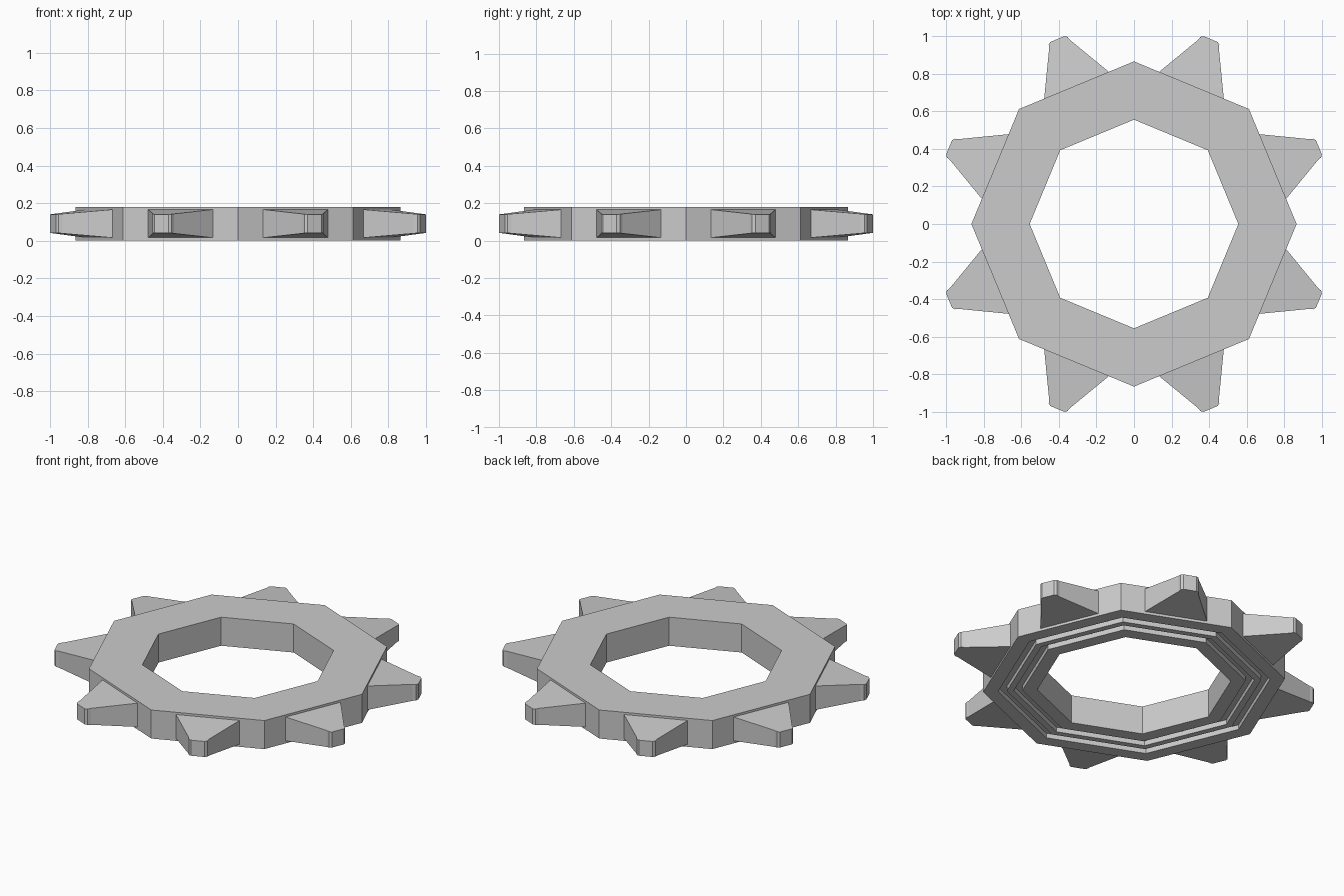
import bpy
from math import cos, sin, pi

if "Cube" in bpy.data.objects:
    bpy.data.objects.remove(bpy.data.objects["Cube"])


def make_object(name, verts, faces):
    mesh = bpy.data.meshes.new(name)
    mesh.from_pydata(verts, [], faces)
    mesh.update()
    obj = bpy.data.objects.new(name, mesh)
    bpy.context.collection.objects.link(obj)
    return obj


# Octagonal ring: closed radius/height section with two grooves underneath
SIDES = 8
section = [(0.555, 0.18), (0.555, 0), (0.64, 0), (0.64, 0.03), (0.69, 0.03),
           (0.69, 0), (0.73, 0), (0.73, 0.03), (0.78, 0.03), (0.78, 0),
           (0.865, 0), (0.865, 0.18)]
n = len(section)
verts = [(r * cos(i * 2 * pi / SIDES), r * sin(i * 2 * pi / SIDES), z)
         for i in range(SIDES) for r, z in section]
faces = []
for i in range(SIDES):
    j = (i + 1) % SIDES
    for k in range(n):
        m = (k + 1) % n
        faces.append((i * n + k, i * n + m, j * n + m, j * n + k))
make_object("octagonal_ring", verts, faces)

# Tapered tooth outline: radius, half width, bottom z, top z
stations = [(0.79, 0.191, 0.015, 0.167), (1.035, 0.06, 0.039, 0.143),
            (1.055, 0.054, 0.041, 0.141), (1.065, 0.04, 0.042, 0.140)]
outline = [(r, -w, lo, hi) for r, w, lo, hi in stations]
outline += [(r, w, lo, hi) for r, w, lo, hi in reversed(stations)]
p = len(outline)

# One tooth in the middle of every side
for i in range(SIDES):
    a = (i + 0.5) * 2 * pi / SIDES
    c, s = cos(a), sin(a)
    ring = [(r * c - w * s, r * s + w * c) for r, w, lo, hi in outline]
    verts = [(x, y, o[2]) for (x, y), o in zip(ring, outline)]
    verts += [(x, y, o[3]) for (x, y), o in zip(ring, outline)]
    faces = [tuple(reversed(range(p))), tuple(range(p, 2 * p))]
    faces += [(k, (k + 1) % p, (k + 1) % p + p, k + p) for k in range(p)]
    make_object(f"tooth_{i + 1}", verts, faces)
